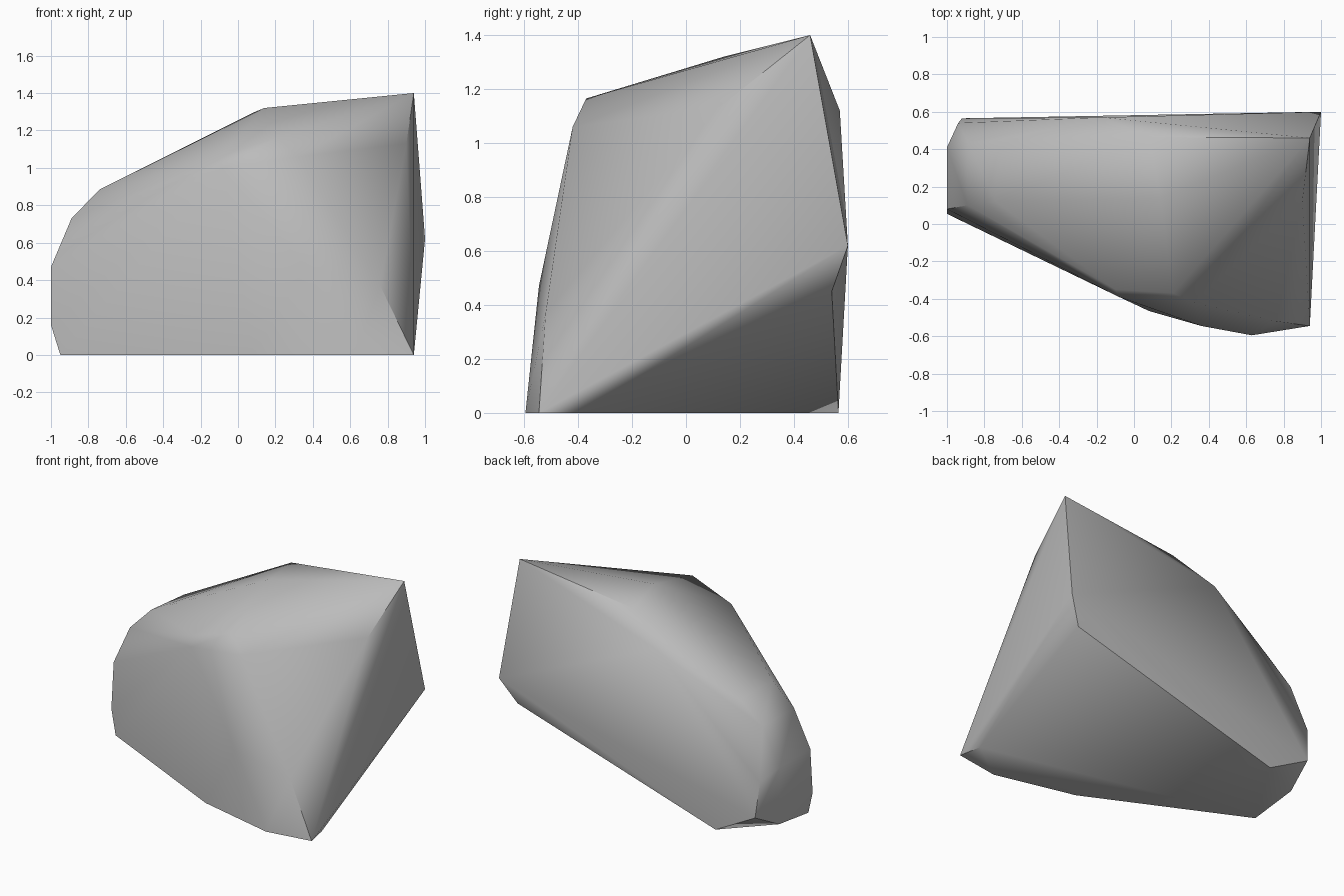
import bpy
import bmesh
from math import radians

# Remove the default cube only
default_cube = bpy.data.objects.get("Cube")
if default_cube:
    bpy.data.objects.remove(default_cube, do_unlink=True)


def flat_material(name, colour):
    material = bpy.data.materials.new(name)
    material.use_nodes = True
    material.diffuse_color = colour
    shader = material.node_tree.nodes["Principled BSDF"]
    shader.inputs["Base Color"].default_value = colour
    shader.inputs["Roughness"].default_value = 0.9
    return material


# Corner groups of the boulder, each a short ridge or outline
ground_outline = [(-.95, .03, 0), (.08, -.465, 0), (.63, -.595, 0),
                  (.94, -.545, 0), (.91, -.39, 0), (-.62, .565, 0)]
peak_and_side = [(.94, .46, 1.4), (1, .6, .62), (.9, .54, .45), (.9, .12, 1.13)]
front_right_ridge = [(.21, -.37, 1.165), (.32, -.42, 1.06), (.76, -.52, .37)]
front_bulge = [(.36, -.545, .47), (-.08, -.39, 1), (-.1, -.35, 1.06)]
left_front_ridge = [(-.74, .12, .885), (-.89, .1, .73),
                    (-1, .08, .47), (-1, .055, .16)]
left_back_ridge = [(-.72, .44, .87), (-.89, .44, .73), (-1, .41, .47),
                   (-.94, .54, .4), (-.92, .565, .16), (-.96, .36, .05)]
top_ridge = [(.14, .14, 1.32), (.08, .465, 1.295), (-.17, .57, 1.12)]

# Wrap a convex shell around the corners
shell = bmesh.new()
for group in (ground_outline, peak_and_side, front_right_ridge, front_bulge,
              left_front_ridge, left_back_ridge, top_ridge):
    for corner in group:
        shell.verts.new(corner)
hull = bmesh.ops.convex_hull(shell, input=shell.verts[:])
unused = {item for item in hull["geom_interior"] + hull["geom_unused"]
          if isinstance(item, bmesh.types.BMVert)}
bmesh.ops.delete(shell, geom=list(unused), context="VERTS")

# Merge nearly level triangles into broad facets
bmesh.ops.dissolve_limit(shell, angle_limit=radians(1.5),
                         verts=shell.verts[:], edges=shell.edges[:])
bmesh.ops.recalc_face_normals(shell, faces=shell.faces[:])

mesh = bpy.data.meshes.new("boulder")
shell.to_mesh(mesh)
shell.free()
boulder = bpy.data.objects.new("boulder", mesh)
bpy.context.collection.objects.link(boulder)
mesh.materials.append(flat_material("stone grey", (.5, .5, .5, 1)))

# Soft shading across the worn edges, crisp along the strong ones
bpy.ops.object.select_all(action="DESELECT")
boulder.select_set(True)
bpy.context.view_layer.objects.active = boulder
bpy.ops.object.shade_smooth_by_angle(angle=radians(40))
